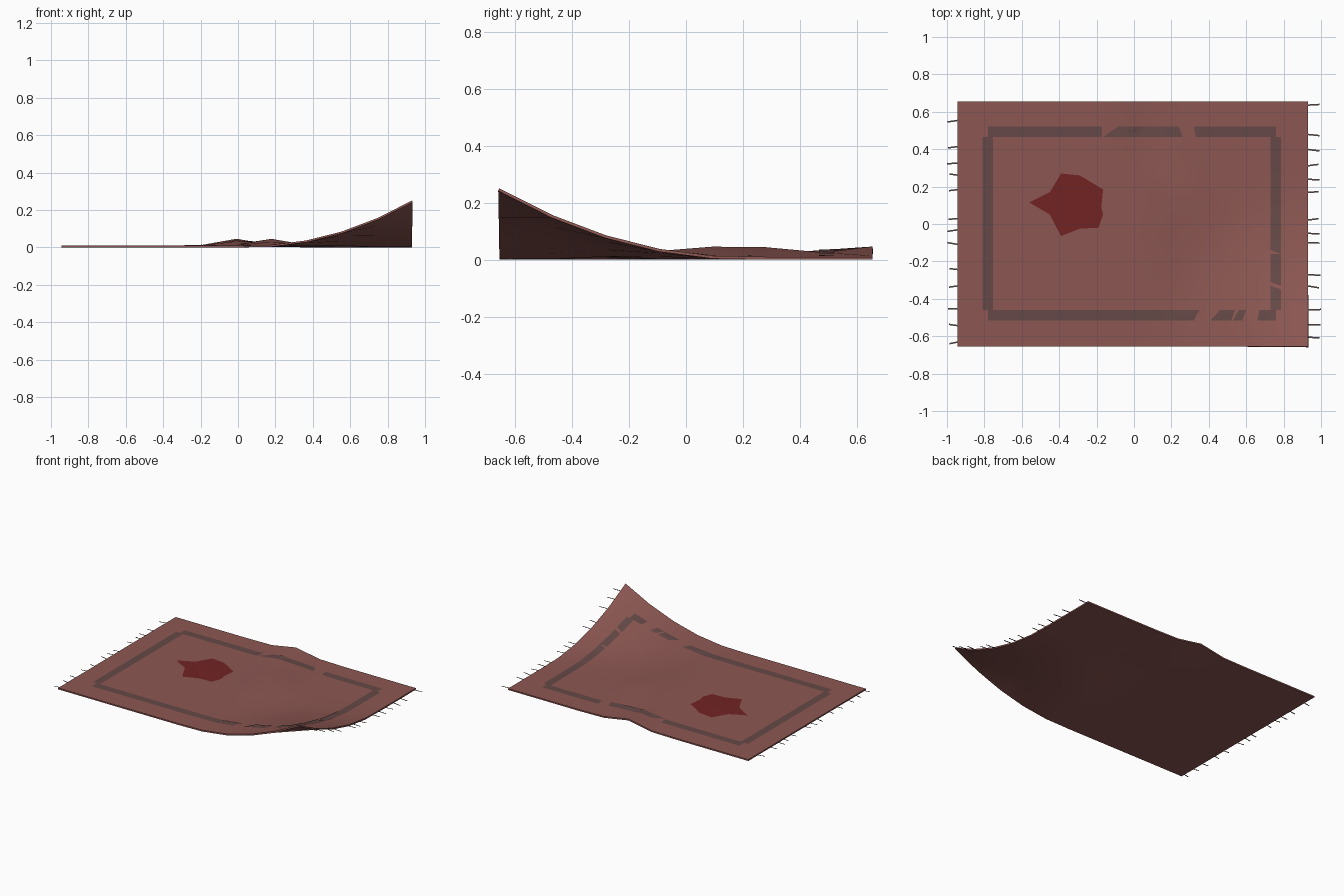
import bpy, bmesh, math, random
from mathutils import Vector
from mathutils.bvhtree import BVHTree

random.seed(4)
cube = bpy.data.objects.get("Cube")
if cube:
    bpy.data.objects.remove(cube, do_unlink=True)

X0, X1, Y = -0.945, 0.93, 0.655
THICK = 0.01


def material(name, rgb):
    lin = [((c / 255 + 0.055) / 1.055) ** 2.4 for c in rgb] + [1.0]
    m = bpy.data.materials.new(name)
    m.use_nodes = True
    m.diffuse_color = lin
    m.node_tree.nodes["Principled BSDF"].inputs["Base Color"].default_value = lin
    return m


rug_red = material("faded_red", (140, 87, 82))
border_brown = material("border_brown", (101, 73, 71))
stain_red = material("stain_red", (115, 36, 36))
fringe_grey = material("fringe_grey", (112, 102, 97))


def add_object(name, bm, mat):
    me = bpy.data.meshes.new(name)
    bm.to_mesh(me)
    bm.free()
    me.materials.append(mat)
    ob = bpy.data.objects.new(name, me)
    bpy.context.collection.objects.link(ob)
    return ob


def lift(x, y):
    """Curled front corner plus a diagonal wrinkle from the back edge."""
    d = math.hypot(x - X1, y + Y)
    curl = 0.24 * max(0, 1 - d / 0.85) ** 2
    centre = 0.18 - 0.4 * max(0, y - 0.2)
    fade = min(1, max(0, (y + 0.35) / 0.45))
    return curl + 0.036 * fade * math.exp(-((x - centre) / 0.12) ** 2)


# Rug cloth: coarse sheet, lifted and thickened
bm = bmesh.new()
bmesh.ops.create_grid(bm, x_segments=10, y_segments=7, size=1)
for v in bm.verts:
    x, y = (X0 + X1) / 2 + v.co.x * (X1 - X0) / 2, v.co.y * Y
    v.co = (x, y, THICK + lift(x, y))
bmesh.ops.triangulate(bm, faces=bm.faces)
surface = BVHTree.FromBMesh(bm)
rug = add_object("rug_cloth", bm, rug_red)
mod = rug.modifiers.new("thickness", "SOLIDIFY")
mod.thickness = THICK
mod.offset = -1
bpy.context.view_layer.objects.active = rug
rug.select_set(True)
bpy.ops.object.modifier_apply(modifier="thickness")
bpy.ops.object.shade_smooth_by_angle(angle=math.radians(40))
rug.select_set(False)


def on_rug(x, y, gap=0.003):
    hit = surface.ray_cast(Vector((x, y, 1)), Vector((0, 0, -1)))[0]
    return Vector((x, y, (hit.z if hit else THICK) + gap))


# Worn border: strips that follow the cloth, with slanted torn ends
def strip(bm, a, b, lo, hi, along_x=True, slant_a=0, slant_b=0):
    n = max(2, round(abs(b - a) / 0.03))
    rows = []
    for i in range(n + 1):
        row = []
        for k in range(3):
            s = k / 2
            start, end = a + slant_a * s, b + slant_b * s
            u, w = start + (end - start) * i / n, lo + (hi - lo) * s
            row.append(bm.verts.new(on_rug(u, w) if along_x else on_rug(w, u)))
        rows.append(row)
    for r, q in zip(rows, rows[1:]):
        for k in range(2):
            face = [r[k], q[k], q[k + 1], r[k + 1]]
            bm.faces.new(face if along_x else face[::-1])


bm = bmesh.new()
BACK, FRONT = (0.466, 0.52), (-0.515, -0.46)
LEFT, RIGHT = (0.73, 0.785), (-0.81, -0.755)
strip(bm, -0.78, -0.17, *BACK)
strip(bm, -0.165, 0.26, *BACK, slant_a=0.08, slant_b=-0.02)
strip(bm, 0.33, 0.76, *BACK, slant_a=-0.01)
strip(bm, -0.78, 0.32, *FRONT, slant_b=0.03)
strip(bm, 0.41, 0.52, *FRONT, slant_a=0.05, slant_b=0.02)
strip(bm, 0.53, 0.58, *FRONT, slant_a=0.03, slant_b=0.02)
strip(bm, 0.66, 0.76, *FRONT, slant_a=0.01)
strip(bm, -0.46, 0.466, *RIGHT, along_x=False)
strip(bm, -0.14, 0.466, *LEFT, along_x=False, slant_a=-0.02)
strip(bm, -0.31, -0.16, *LEFT, along_x=False, slant_a=-0.02)
strip(bm, -0.46, -0.33, *LEFT, along_x=False, slant_b=-0.02)
add_object("border", bm, border_brown)

# Stain patch
outline = [(-0.56, 0.115), (-0.45, 0.05), (-0.39, -0.065), (-0.29, -0.025),
           (-0.19, -0.02), (-0.165, 0.05), (-0.175, 0.09), (-0.165, 0.185),
           (-0.29, 0.26), (-0.39, 0.27), (-0.45, 0.17)]
bm = bmesh.new()
bm.faces.new([bm.verts.new(on_rug(x, y)) for x, y in outline])
bmesh.ops.triangulate(bm, faces=bm.faces)
add_object("stain", bm, stain_red)


# Frayed fringe: thin loose threads at both ends
def fringe(name, edge, tip, places):
    bm = bmesh.new()
    side = math.copysign(1, tip)
    for y in places:
        root = on_rug(edge - side * 0.01, y, -THICK / 2)
        end = Vector((tip - side * random.uniform(0, 0.015),
                      y + random.uniform(-0.012, 0.012), root.z))
        w = Vector((0, 0.004, 0))
        bm.faces.new([bm.verts.new(p) for p in (root - w, end - w, end + w, root + w)])
    for f in bm.faces:
        f.normal_update()
        if f.normal.z < 0:
            f.normal_flip()
    add_object(name, bm, fringe_grey)


fringe("right_fringe", X0, -1.0, [0.555, 0.415, 0.325, 0.26, 0.185, 0.03, -0.03,
                                  -0.11, -0.245, -0.33, -0.455, -0.545, -0.63])
fringe("left_fringe", X1, 1.0, [0.635, 0.48, 0.40, 0.31, 0.24, 0.17, 0.02, -0.05,
                                -0.1, -0.27, -0.33, -0.46, -0.54, -0.605])
